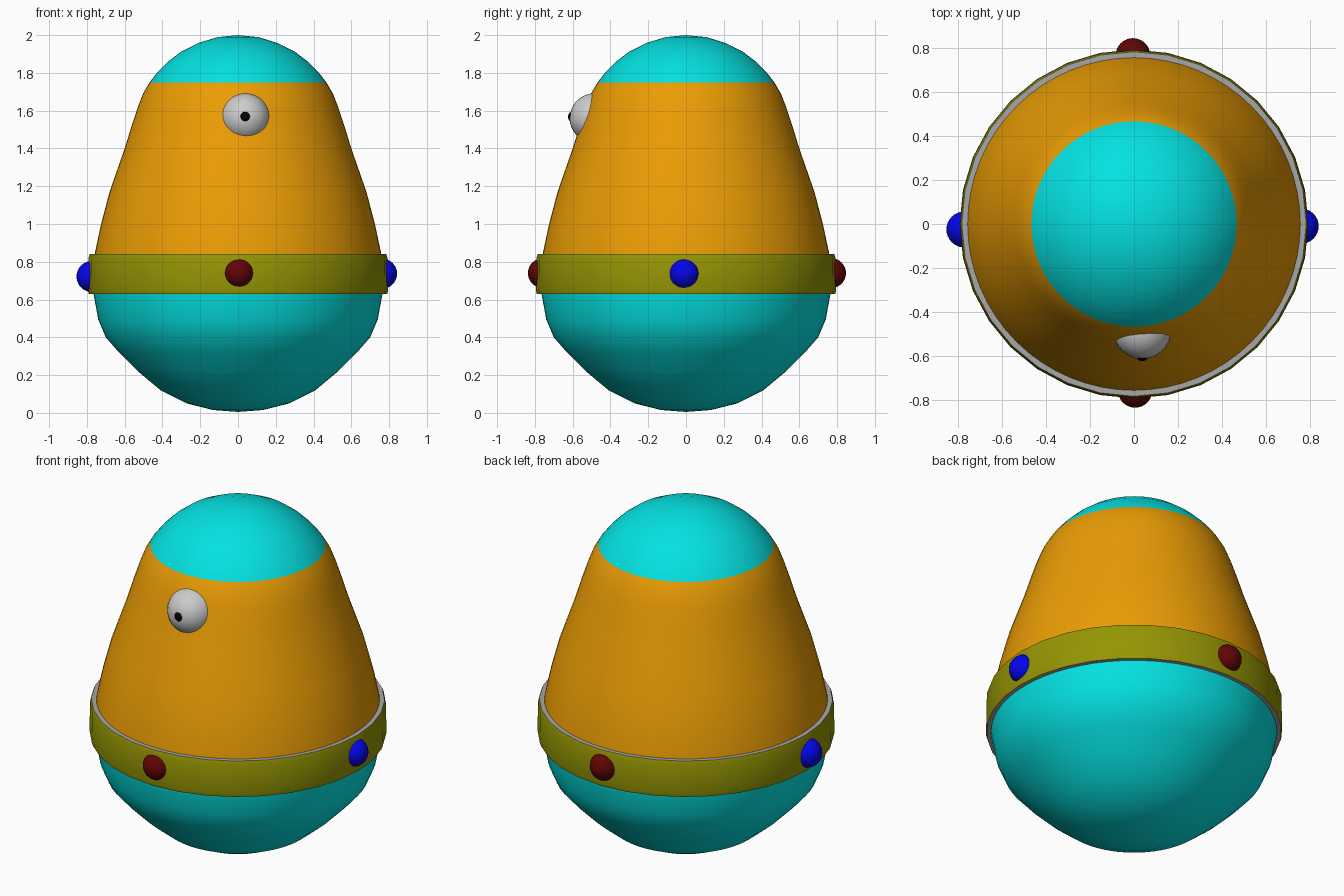
import bpy, math

if "Cube" in bpy.data.objects:
    bpy.data.objects.remove(bpy.data.objects["Cube"])


def paint(name, rgb):
    # colours are given as seen on screen, stored as linear values
    m = bpy.data.materials.new(name)
    m.diffuse_color = [c ** 2.2 for c in rgb] + [1]
    m.use_nodes = True
    m.node_tree.nodes["Principled BSDF"].inputs["Base Color"].default_value = m.diffuse_color
    return m


cyan = paint("cyan", (0.05, 0.88, 0.88))
orange = paint("orange", (0.92, 0.61, 0.05))
olive = paint("olive", (0.58, 0.58, 0.05))
blue = paint("blue", (0.05, 0.05, 0.92))
red = paint("dark_red", (0.38, 0.05, 0.05))
black = paint("black", (0.04, 0.04, 0.04))
grey = paint("grey", (0.65, 0.65, 0.65))


def lathe(name, profile, mats, slot, segs=32, closed=False):
    """Revolve (radius, z) points about z; slot(z) or slot(index) picks the material."""
    verts, rings = [], []
    for r, z in profile:
        n = 1 if r == 0 else segs
        rings.append([len(verts) + i for i in range(n)])
        for i in range(n):
            a = math.tau * i / segs
            verts.append((r * math.cos(a), r * math.sin(a), z))
    faces, slots = [], []
    count = len(rings) if closed else len(rings) - 1
    for k in range(count):
        lo, hi = rings[k], rings[(k + 1) % len(rings)]
        for i in range(segs):
            j = (i + 1) % segs
            ring = [lo[i % len(lo)], lo[j % len(lo)], hi[j % len(hi)], hi[i % len(hi)]]
            faces.append(list(dict.fromkeys(ring)))
            slots.append(slot(k))
    mesh = bpy.data.meshes.new(name)
    mesh.from_pydata(verts, [], faces)
    for m in mats:
        mesh.materials.append(m)
    for p, s in zip(mesh.polygons, slots):
        p.material_index = s
    ob = bpy.data.objects.new(name, mesh)
    bpy.context.collection.objects.link(ob)
    smooth(ob)
    return ob


def smooth(ob):
    bpy.ops.object.select_all(action='DESELECT')
    ob.select_set(True)
    bpy.context.view_layer.objects.active = ob
    bpy.ops.object.shade_smooth_by_angle(angle=math.radians(40))


def ball(name, loc, r, mat=None):
    bpy.ops.mesh.primitive_uv_sphere_add(segments=32, ring_count=16, radius=r, location=loc)
    ob = bpy.context.object
    ob.name = name
    if mat:
        ob.data.materials.append(mat)
    smooth(ob)


# egg-shaped body: cyan bowl, orange shell, cyan cap
body = [(0, 0.005), (0.13, 0.015), (0.27, 0.05), (0.41, 0.12), (0.53, 0.22), (0.63, 0.32),
        (0.70, 0.40), (0.74, 0.495), (0.765, 0.63), (0.77, 0.74), (0.757, 0.85),
        (0.725, 1.0), (0.68, 1.17), (0.60, 1.40), (0.563, 1.52), (0.53, 1.62),
        (0.503, 1.69), (0.468, 1.75), (0.425, 1.805), (0.37, 1.86), (0.30, 1.913),
        (0.21, 1.958), (0.11, 1.989), (0, 2.0)]
lathe("body", body, [cyan, orange], lambda k: int(0.74 <= body[k][1] < 1.75), segs=64)

# belt with grey rims
belt = [(0.75, 0.63), (0.79, 0.63), (0.795, 0.65), (0.792, 0.82), (0.785, 0.84), (0.75, 0.84)]
lathe("belt", belt, [grey, olive], lambda k: int(k in (1, 2, 3)), closed=True)

# round studs on the belt
ball("front_stud", (0.005, -0.758, 0.74), 0.079, red)
ball("back_stud", (-0.005, 0.768, 0.74), 0.079, red)
ball("left_stud", (-0.773, -0.025, 0.722), 0.082, blue)
ball("right_stud", (0.762, -0.01, 0.737), 0.08, blue)

# single eye
ball("eye", (0.038, -0.484, 1.56), 0.132)
ball("pupil", (0.038, -0.594, 1.568), 0.031, black)
